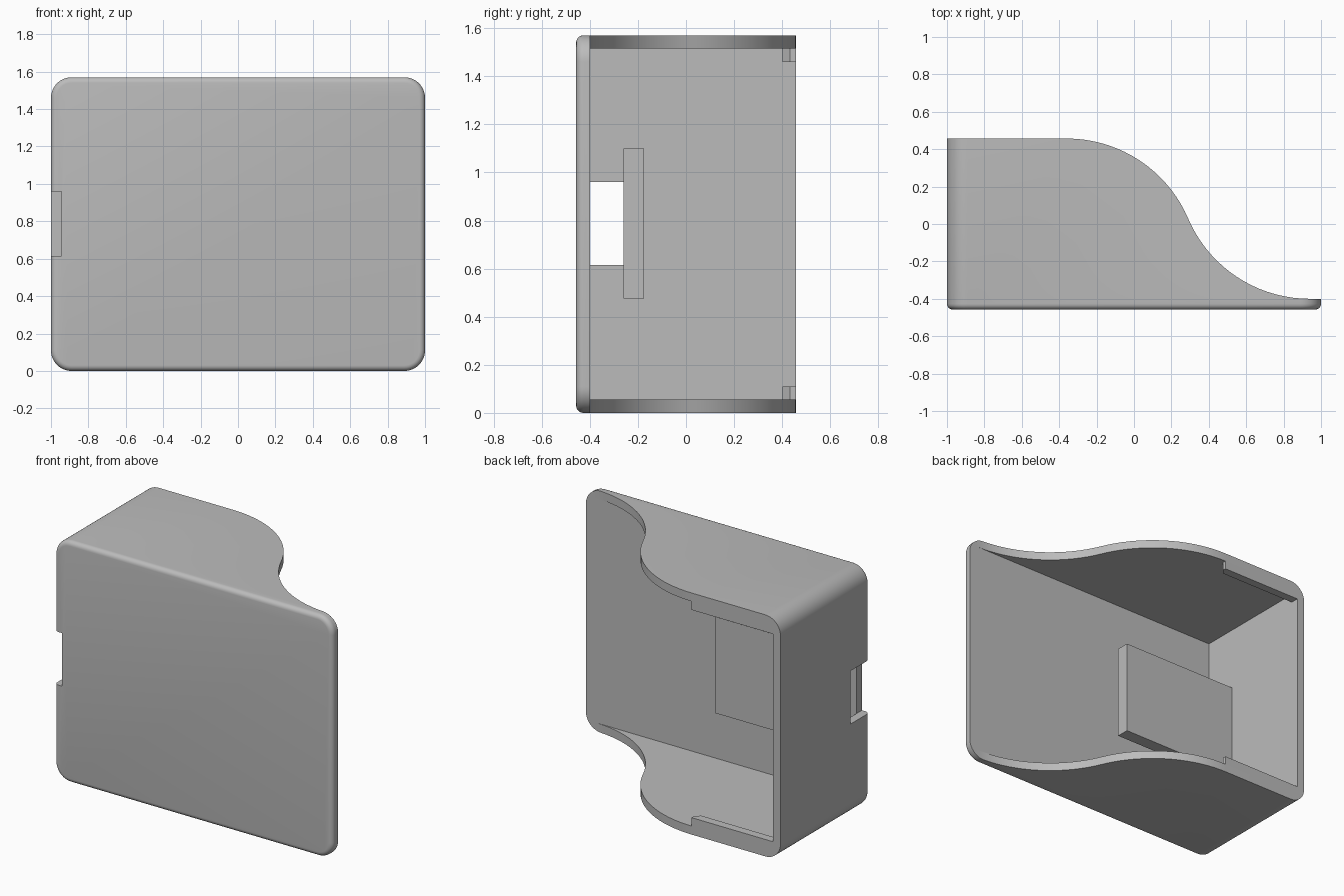
import bpy, bmesh
from math import sin, cos, asin, pi

if "Cube" in bpy.data.objects:
    bpy.data.objects.remove(bpy.data.objects["Cube"], do_unlink=True)

H, D = 1.57, 0.457            # height and half depth
WALL, PLATE_BACK = 0.055, -0.40
INNER = -1 + WALL             # inner face of the side wall

grey = bpy.data.materials.new("light_grey")
grey.use_nodes = True
grey.diffuse_color = (0.5, 0.5, 0.5, 1)
grey.node_tree.nodes["Principled BSDF"].inputs["Base Color"].default_value = (0.5, 0.5, 0.5, 1)


def prism(name, points, direction):
    """Extrude a closed outline of 3D points along a vector."""
    bm = bmesh.new()
    face = bm.faces.new([bm.verts.new(p) for p in points])
    ext = bmesh.ops.extrude_face_region(bm, geom=[face])
    moved = [g for g in ext["geom"] if isinstance(g, bmesh.types.BMVert)]
    bmesh.ops.translate(bm, verts=moved, vec=direction)
    bmesh.ops.recalc_face_normals(bm, faces=bm.faces)
    mesh = bpy.data.meshes.new(name)
    bm.to_mesh(mesh)
    bm.free()
    mesh.materials.append(grey)
    obj = bpy.data.objects.new(name, mesh)
    bpy.context.collection.objects.link(obj)
    return obj


def box(name, x0, x1, y0, y1, z0, z1):
    base = [(x0, y0, z0), (x1, y0, z0), (x1, y1, z0), (x0, y1, z0)]
    return prism(name, base, (0, 0, z1 - z0))


def activate(obj):
    bpy.ops.object.select_all(action='DESELECT')
    obj.select_set(True)
    bpy.context.view_layer.objects.active = obj


def cut(obj, cutter):
    mod = obj.modifiers.new("cut", 'BOOLEAN')
    mod.operation, mod.solver, mod.object = 'DIFFERENCE', 'EXACT', cutter
    activate(obj)
    bpy.ops.object.modifier_apply(modifier=mod.name)
    bpy.data.objects.remove(cutter, do_unlink=True)


# Housing: rounded rectangle with a softened front edge
R, STEPS = 0.11, 12
outline = []
for i, (cx, cz) in enumerate([(1 - R, H - R), (-1 + R, H - R), (-1 + R, R), (1 - R, R)]):
    for k in range(STEPS + 1):
        a = (i + k / STEPS) * pi / 2
        outline.append((cx + R * cos(a), -D, cz + R * sin(a)))
housing = prism("housing", outline, (0, 2 * D, 0))
bm = bmesh.new()
bm.from_mesh(housing.data)
front_edges = [e for e in bm.edges if all(v.co.y < -D + 0.001 for v in e.verts)]
bmesh.ops.bevel(bm, geom=front_edges, offset=0.03, segments=5, profile=0.5, affect='EDGES')
bm.to_mesh(housing.data)
bm.free()

# Hollow interior, open at the back and the left
cut(housing, box("cavity", INNER, 1.2, PLATE_BACK, 0.8, WALL, H - WALL))

# S-curve that sweeps the top and bottom walls down to the front plate
xa, xb = -0.36, 0.94
dx, dy = (xb - xa) / 2, (D - PLATE_BACK) / 2
rad = (dx * dx + dy * dy) / (2 * dy)
sweep, N = asin(dx / rad), 18
angles = [sweep * k / N for k in range(N + 1)]
curve = [(xa + rad * sin(a), D - rad + rad * cos(a), -0.1) for a in angles]
curve += [(xb - rad * sin(a), PLATE_BACK + rad - rad * cos(a), -0.1) for a in angles[-2::-1]]
curve += [(1.2, PLATE_BACK, -0.1), (1.2, 0.7, -0.1), (xa, 0.7, -0.1)]
cut(housing, prism("sweep_cut", curve, (0, 0, H + 0.2)))

# Connector notch through the side wall and the plate edge
cut(housing, box("notch", -1.1, INNER, -0.6, -0.26, 0.615, 0.96))
activate(housing)
bpy.ops.object.shade_smooth_by_angle(angle=pi / 6)

# Board shelf projecting from the side wall
box("board_shelf", INNER, -0.09, -0.26, -0.175, 0.475, 1.10)

# Catch ridges along the back opening, with chamfered ends
for name, z in (("lower_catch_ridge", WALL), ("upper_catch_ridge", H - 2 * WALL)):
    prism(name, [(INNER, 0.402, z), (-0.39, 0.402, z), (-0.36, 0.432, z),
                 (-0.36, D, z), (INNER, D, z)], (0, 0, WALL))
